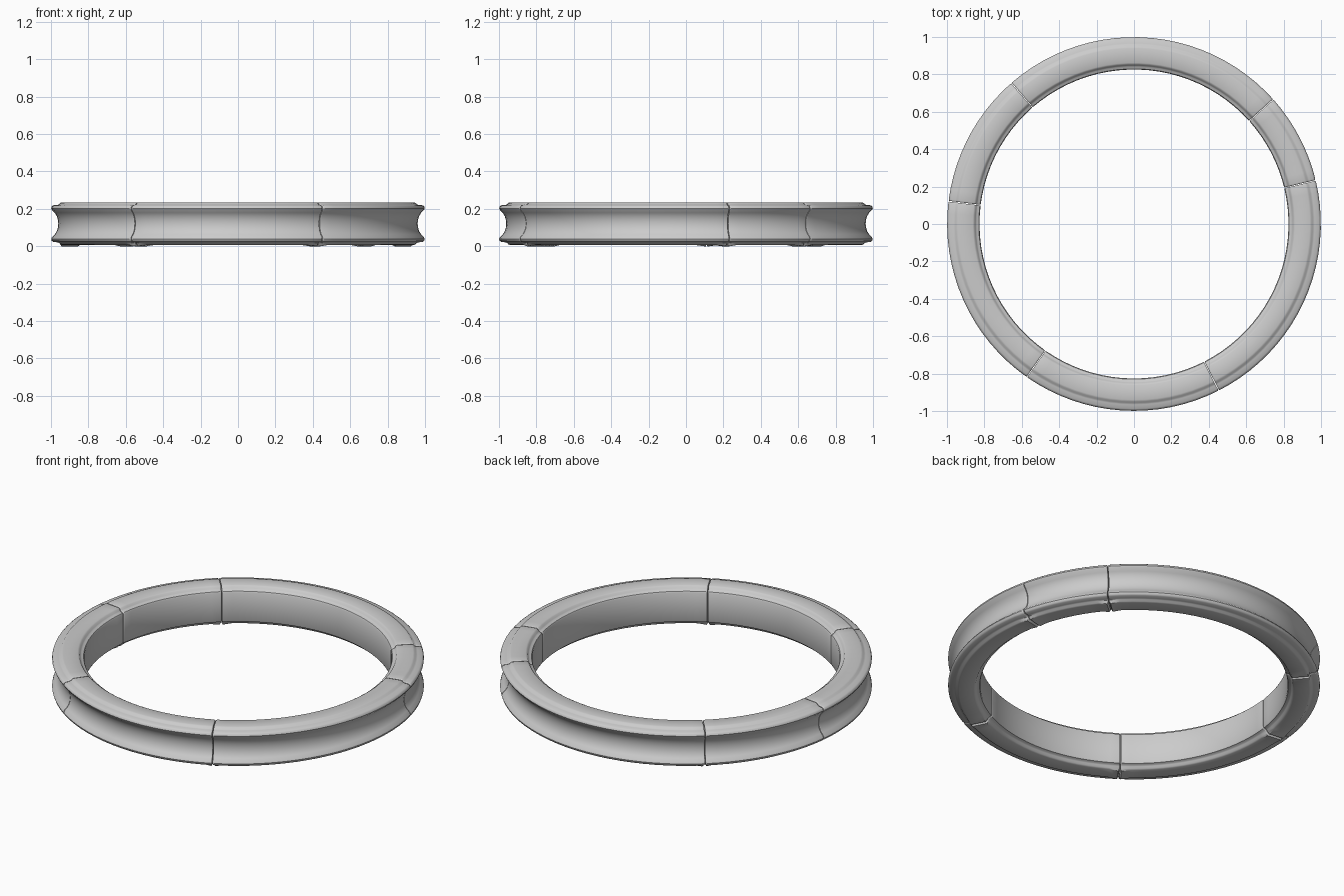
import bpy, bmesh
from math import sin, cos, radians, ceil

if "Cube" in bpy.data.objects:
    bpy.data.objects.remove(bpy.data.objects["Cube"])

MID = 0.121          # mid height of the ring
RC = 0.905           # mid radius of the band

# Upper half of the cross-section (radius, height above mid), inner wall to groove
half = [(0.826, 0.0), (0.826, 0.082), (0.830, 0.090), (0.842, 0.094),
        (0.848, 0.099), (0.853, 0.109), (0.862, 0.114), (0.940, 0.114),
        (0.950, 0.111), (0.957, 0.103), (0.966, 0.100), (0.988, 0.098),
        (0.996, 0.092), (0.999, 0.082), (0.995, 0.073), (0.980, 0.058),
        (0.969, 0.040), (0.963, 0.020), (0.961, 0.0)]
profile = half + [(r, -h) for r, h in reversed(half[1:-1])]


def ring_segment(name, a0, a1):
    """Sweep the profile between two angles, with rounded, slightly flared ends."""
    n = ceil((a1 - a0) / 4)
    ends = [(0.12, 0.965), (0.3, 0.988), (0.6, 1.0)]
    rings = [(a0 + d, s) for d, s in ends]
    rings += [(a0 + (a1 - a0) * i / n, 1.0) for i in range(1, n)]
    rings += [(a1 - d, s) for d, s in reversed(ends)]
    bm = bmesh.new()
    loops = []
    for ang, s in rings:
        a = radians(ang)
        near_end = min(ang - a0, a1 - ang) < 1 and s == 1.0
        loop = []
        for r, h in profile:
            rr = RC + (r - RC) * s
            hh = h * s
            if near_end and h < -0.11:
                hh = -MID          # small feet at the joints
            loop.append(bm.verts.new((rr * cos(a), rr * sin(a), MID + hh)))
        loops.append(loop)
    m = len(profile)
    for A, B in zip(loops, loops[1:]):
        for i in range(m):
            j = (i + 1) % m
            bm.faces.new((A[i], A[j], B[j], B[i]))
    bm.faces.new(loops[0])
    bm.faces.new(loops[-1][::-1])
    bmesh.ops.recalc_face_normals(bm, faces=bm.faces)
    me = bpy.data.meshes.new(name)
    bm.to_mesh(me)
    bm.free()
    ob = bpy.data.objects.new(name, me)
    bpy.context.collection.objects.link(ob)
    bpy.ops.object.select_all(action='DESELECT')
    ob.select_set(True)
    bpy.context.view_layer.objects.active = ob
    bpy.ops.object.shade_smooth_by_angle(angle=radians(40))
    return ob


# Six unequal segments between the visible joints
joints = [-63, 13.5, 41.8, 131, 173, 235, 297]
for k, (a0, a1) in enumerate(zip(joints, joints[1:])):
    ring_segment(f"ring_segment_{k + 1}", a0, a1)
